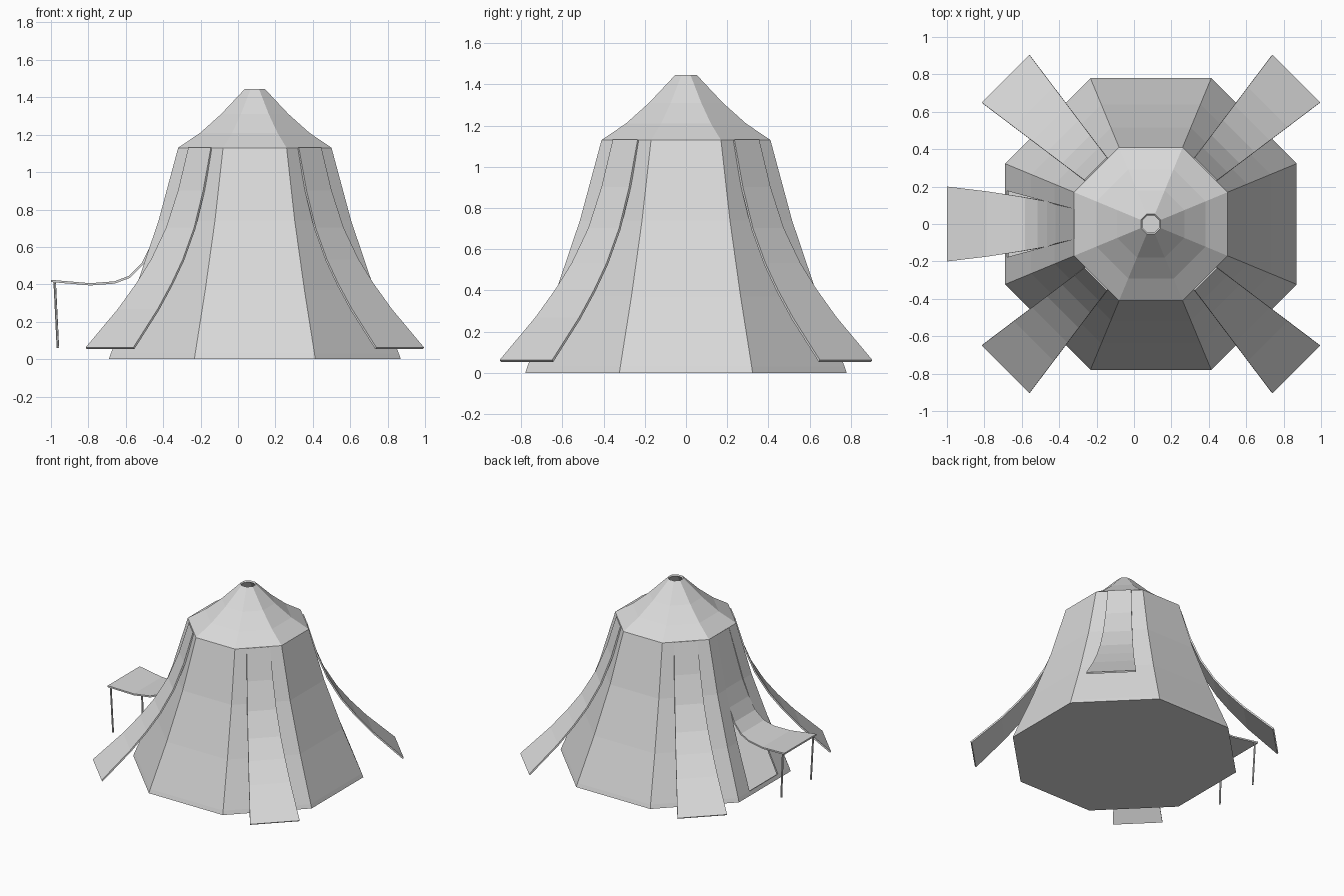
import bpy
import math
from mathutils import Matrix, Vector

if "Cube" in bpy.data.objects:
    bpy.data.objects.remove(bpy.data.objects["Cube"], do_unlink=True)

CENTER = Vector((0.09, 0, 0))

canvas = bpy.data.materials.new("light_grey_canvas")
canvas.use_nodes = True
GREY = (0.7, 0.7, 0.7, 1)
canvas.diffuse_color = GREY
canvas.node_tree.nodes["Principled BSDF"].inputs["Base Color"].default_value = GREY


def make_object(name, verts, faces, thickness, offset=-1, angle=0):
    mesh = bpy.data.meshes.new(name)
    mesh.from_pydata(verts, [], faces)
    mesh.transform(Matrix.Translation(CENTER) @ Matrix.Rotation(angle, 4, "Z"))
    mesh.materials.append(canvas)
    obj = bpy.data.objects.new(name, mesh)
    bpy.context.collection.objects.link(obj)
    mod = obj.modifiers.new("thickness", "SOLIDIFY")
    mod.thickness = thickness
    mod.offset = offset
    mod.use_even_offset = True
    return obj


def octagon(apothem, z):
    radius = apothem / math.cos(math.pi / 8)
    return [(radius * math.cos(math.pi / 8 + k * math.pi / 4),
             radius * math.sin(math.pi / 8 + k * math.pi / 4), z) for k in range(8)]


def bridge(count, row):
    """Quads between ring number row and the one above it."""
    quads = []
    for i in range(count):
        j = (i + 1) % count
        a, b = row * count, (row + 1) * count
        quads.append((a + i, a + j, b + j, b + i))
    return quads


def strip(name, profile, angle):
    """Tapered cloth strip along (radius, height, half width) points."""
    verts, faces = [], []
    for r, z, w in profile:
        verts += [(r, -w, z), (r, w, z)]
    for i in range(0, len(verts) - 2, 2):
        faces.append((i, i + 2, i + 3, i + 1))
    return make_object(name, verts, faces, 0.012, 0, angle)


# Walls: flared octagon with a tapered doorway left open on the -x side
wall_profile = [(0.78, 0), (0.77, 0.03), (0.64, 0.37), (0.515, 0.74), (0.41, 1.13)]
verts, faces = [], []
for apothem, z in wall_profile:
    ring = octagon(apothem, z)
    w = 0.08 + 0.27 * (apothem - 0.41)
    ring[4:4] = [(-apothem, w, z), (-apothem, -w, z)]
    verts += ring
DOOR = 4
for row in range(len(wall_profile) - 1):
    quads = bridge(10, row)
    if row > 0:
        del quads[DOOR]
    faces += quads
faces.append(tuple(reversed(range(10))))
make_object("tent_walls", verts, faces, 0.012)

# Roof: concave cone with an open vent at the top
roof_profile = [(0.41, 1.13), (0.292, 1.21), (0.18, 1.31), (0.053, 1.445)]
verts, faces = [], []
for apothem, z in roof_profile:
    verts += octagon(apothem, z)
for row in range(len(roof_profile) - 1):
    faces += bridge(8, row)
make_object("roof", verts, faces, 0.012)

# Four guy strips sweeping down from the eaves at the diagonals
sweep = [(0.412, 1.13), (0.48, 0.9), (0.56, 0.7), (0.66, 0.53),
         (0.76, 0.4), (0.88, 0.265), (1.095, 0.058)]
sweep = [(r, z, 0.085 + 0.139 * (r - 0.41)) for r, z in sweep]
for k, label in enumerate(("back_left", "back_right", "front_right", "front_left")):
    strip("guy_strip_" + label, sweep, math.pi / 4 + k * math.pi / 2)

# Door flap: hangs in the doorway, then curves out into an awning
flap = [(0.402, 1.13, 0.08), (0.505, 0.74, 0.105), (0.55, 0.61, 0.12),
        (0.6, 0.51, 0.13), (0.67, 0.44, 0.142), (0.75, 0.41, 0.155),
        (0.88, 0.4, 0.175), (1.09, 0.418, 0.2)]
strip("awning_flap", flap, math.pi)

# Awning posts
for side, label in ((1, "back"), (-1, "front")):
    top = Vector((-0.98, side * 0.19, 0.412))
    foot = Vector((-0.963, side * 0.185, 0.06))
    axis = top - foot
    bpy.ops.mesh.primitive_cylinder_add(vertices=6, radius=0.007, depth=axis.length,
                                        location=(top + foot) / 2)
    post = bpy.context.object
    post.name = "awning_post_" + label
    post.rotation_euler = axis.to_track_quat("Z", "Y").to_euler()
    post.data.materials.append(canvas)
